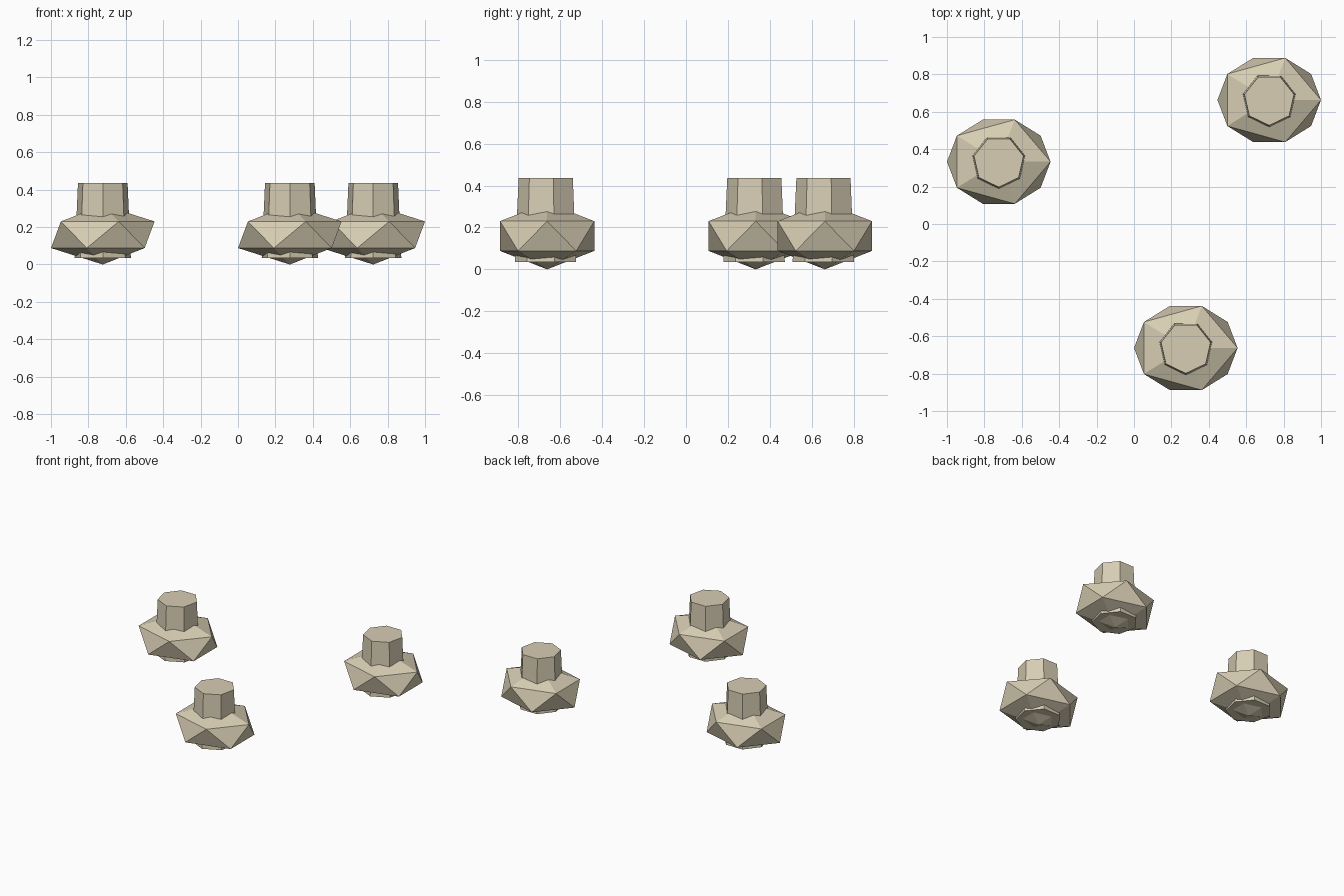
import bpy, bmesh, math
from mathutils import Matrix, Vector

if "Cube" in bpy.data.objects:
    bpy.data.objects.remove(bpy.data.objects["Cube"])

# one flat sandy stone colour
stone = bpy.data.materials.new("pale_stone")
stone.diffuse_color = (0.68, 0.61, 0.45, 1)
stone.use_nodes = True
stone.node_tree.nodes["Principled BSDF"].inputs["Base Color"].default_value = stone.diffuse_color


def finish(name, bm, location):
    mesh = bpy.data.meshes.new(name)
    bm.to_mesh(mesh)
    bm.free()
    mesh.materials.append(stone)
    obj = bpy.data.objects.new(name, mesh)
    obj.location = location
    bpy.context.collection.objects.link(obj)
    return obj


# three identical pieces: squashed icosahedron boulder with a tapered stem
positions = [(-0.723, 0.333), (0.277, -0.663), (0.723, 0.663)]
Z_BOTTOM, Z_TOP = 0.036, 0.436

for i, (x, y) in enumerate(positions, 1):
    # wide faceted body
    bm = bmesh.new()
    bmesh.ops.create_icosphere(bm, subdivisions=1, radius=1)
    bmesh.ops.scale(bm, vec=Vector((0.3095, 0.2645, 0.159)), verts=bm.verts)
    finish(f"faceted_body_{i}", bm, (x, y, 0.159))

    # seven-sided stem, one corner facing the front
    bm = bmesh.new()
    bmesh.ops.create_cone(bm, cap_ends=True, segments=7, radius1=0.154,
                          radius2=0.136, depth=Z_TOP - Z_BOTTOM)
    corner = min(bm.verts, key=lambda v: v.co.z).co
    turn = -math.pi / 2 - math.atan2(corner.y, corner.x)
    bmesh.ops.rotate(bm, matrix=Matrix.Rotation(turn, 3, 'Z'), verts=bm.verts)
    finish(f"stem_{i}", bm, (x, y, (Z_TOP + Z_BOTTOM) / 2))
